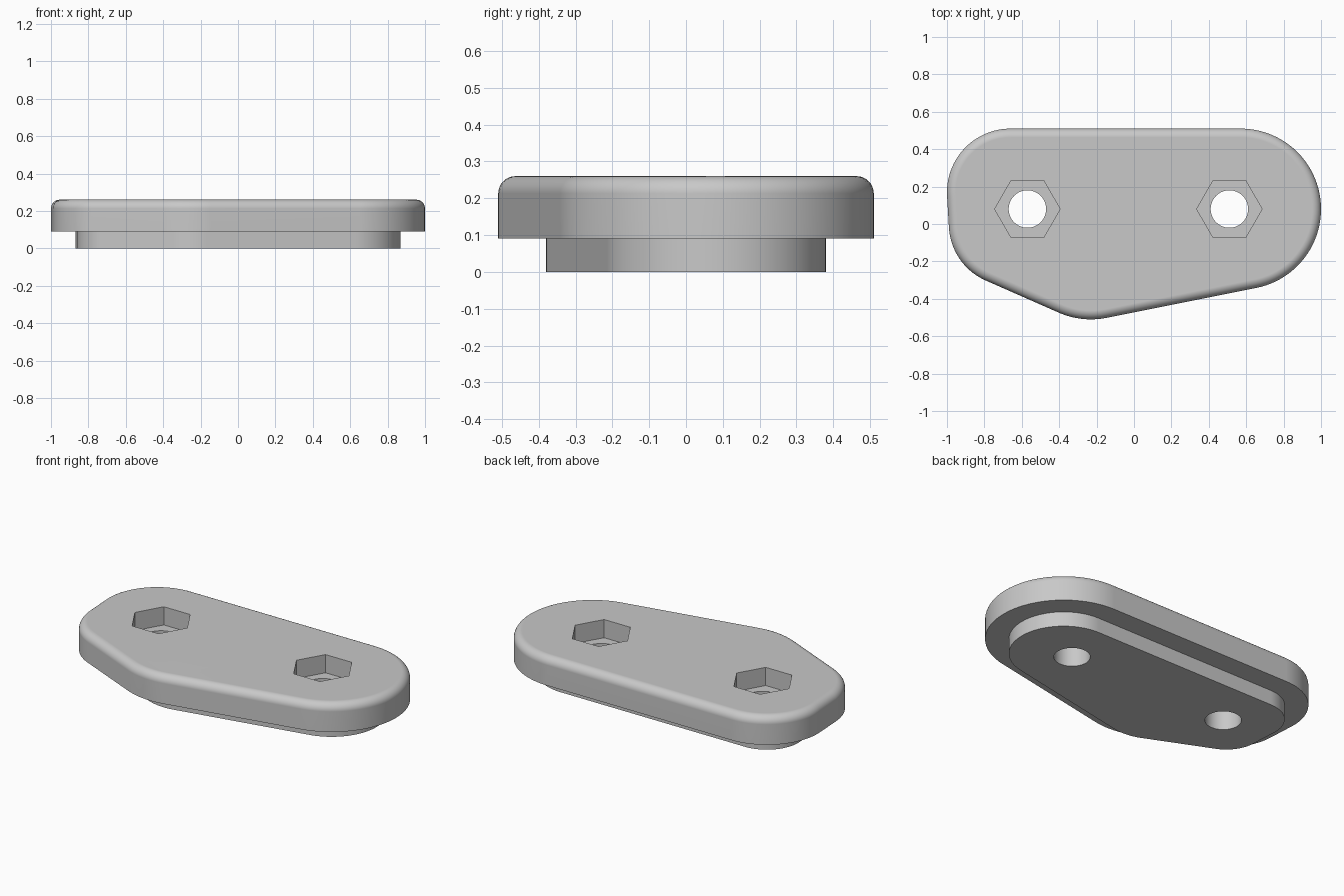
import bpy, bmesh, math
from mathutils import Vector, geometry

if "Cube" in bpy.data.objects:
    bpy.data.objects.remove(bpy.data.objects["Cube"], do_unlink=True)

# Single grey material
GREY = (0.58, 0.58, 0.58, 1)
grey = bpy.data.materials.new("plain grey")
grey.diffuse_color = GREY
grey.use_nodes = True
bsdf = next(n for n in grey.node_tree.nodes if n.type == "BSDF_PRINCIPLED")
bsdf.inputs["Base Color"].default_value = GREY

# Corner circles of the outline: x, y, radius
CORNERS = [(0.57, 0.08, 0.43), (-0.66, 0.17, 0.34), (-0.66, 0.0, 0.33), (-0.23, -0.08, 0.43)]
STEPS = 96
HEIGHT, LEDGE, INSET, ROUND = 0.26, 0.09, 0.13, 0.047


def corner_points(inset):
    """Points around every corner circle, shrunk by the inset."""
    return [Vector((x + (r - inset) * math.cos(math.tau * i / STEPS),
                    y + (r - inset) * math.sin(math.tau * i / STEPS)))
            for x, y, r in CORNERS for i in range(STEPS)]


# Side profile: recessed boss, ledge, outer wall, rounded top rim
profile = [(INSET, 0), (INSET, LEDGE), (0, LEDGE)]
for k in range(9):
    a = math.pi / 2 * k / 8
    profile.append((ROUND * (1 - math.cos(a)), HEIGHT - ROUND + ROUND * math.sin(a)))

# Loft the outline through the profile
outline = geometry.convex_hull_2d(corner_points(0))
bm = bmesh.new()
rings = []
for inset, z in profile:
    pts = corner_points(inset)
    rings.append([bm.verts.new((pts[i].x, pts[i].y, z)) for i in outline])
count = len(outline)
for low, high in zip(rings, rings[1:]):
    for i in range(count):
        j = (i + 1) % count
        bm.faces.new((low[i], low[j], high[j], high[i]))
bm.faces.new(rings[0])
bm.faces.new(rings[-1])
bmesh.ops.recalc_face_normals(bm, faces=bm.faces)
mesh = bpy.data.meshes.new("cover_plate")
bm.to_mesh(mesh)
bm.free()
mesh.materials.append(grey)
plate = bpy.data.objects.new("cover_plate", mesh)
bpy.context.collection.objects.link(plate)


def cut(name, sides, radius, x, y, bottom, top):
    """Cut a straight prism out of the plate."""
    bpy.ops.mesh.primitive_cylinder_add(vertices=sides, radius=radius, depth=top - bottom,
                                        location=(x, y, (top + bottom) / 2))
    cutter = bpy.context.object
    cutter.name = name
    cutter.hide_render = True
    if sides == 6:
        cutter.rotation_euler.z = math.pi / 6   # corners point along x
    cutter.data.materials.append(grey)
    mod = plate.modifiers.new(name, "BOOLEAN")
    mod.operation = "DIFFERENCE"
    mod.solver = "EXACT"
    mod.object = cutter
    bpy.ops.object.select_all(action="DESELECT")
    plate.select_set(True)
    bpy.context.view_layer.objects.active = plate
    bpy.ops.object.modifier_apply(modifier=mod.name)
    bpy.data.objects.remove(cutter, do_unlink=True)


# Two nut pockets with bolt holes
for x in (-0.57, 0.51):
    cut("nut_pocket", 6, 0.175, x, 0.08, HEIGHT - 0.11, 0.4)
    cut("bolt_hole", 64, 0.1, x, 0.08, -0.1, 0.2)

# Smooth walls and rim, crisp edges, flat caps
bpy.ops.object.shade_smooth_by_angle(angle=math.radians(30))
weighted = plate.modifiers.new("flat_caps", "WEIGHTED_NORMAL")
weighted.keep_sharp = True
